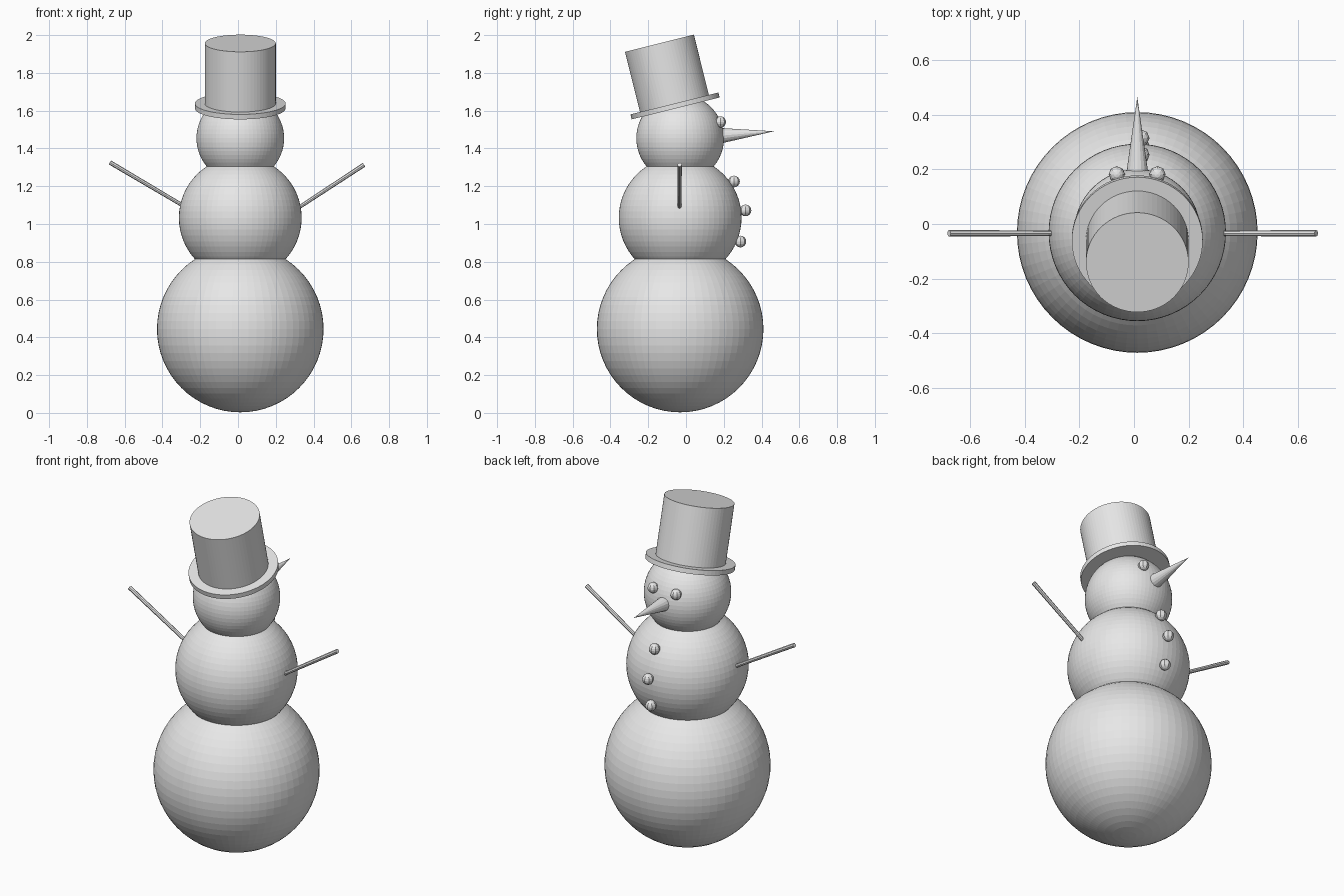
import bpy
import math
from mathutils import Vector

if "Cube" in bpy.data.objects:
    bpy.data.objects.remove(bpy.data.objects["Cube"])

CX, CY = 0.012, -0.031          # vertical axis of the body

grey = bpy.data.materials.new("plain grey")
grey.diffuse_color = (0.8, 0.8, 0.8, 1)
grey.use_nodes = True
grey.node_tree.nodes["Principled BSDF"].inputs["Base Color"].default_value = grey.diffuse_color


def finish(name):
    obj = bpy.context.object
    obj.name = name
    obj.data.materials.append(grey)
    return obj


def ball(name, loc, r, segs, rings):
    bpy.ops.mesh.primitive_uv_sphere_add(segments=segs, ring_count=rings,
                                         radius=r, location=loc)
    return finish(name)


def rod(name, start, end, r1, r2, segs):
    """Straight round bar (or cone) from start to end."""
    a, b = Vector(start), Vector(end)
    d = b - a
    bpy.ops.mesh.primitive_cone_add(vertices=segs, radius1=r1, radius2=r2,
                                    depth=d.length, location=(a + b) / 2)
    obj = finish(name)
    obj.rotation_euler = d.to_track_quat('Z', 'Y').to_euler()
    return obj


# Stacked snowballs
for name, z, r in (("bottom_snowball", 0.444, 0.441),
                   ("middle_snowball", 1.033, 0.325),
                   ("head", 1.454, 0.232)):
    ball(name, (CX, CY, z), r, 64, 32)

# Eyes
for side, x in (("left", -0.063), ("right", 0.086)):
    ball(side + "_eye", (x, 0.182, 1.54), 0.03, 8, 8)

# Coat buttons down the middle snowball
for i, (y, z) in enumerate(((0.254, 1.225), (0.315, 1.072), (0.288, 0.907))):
    ball(f"button_{i + 1}", (0.026, y, z), 0.031, 8, 8)

# Nose
rod("nose", (CX, 0.175, 1.467), (CX, 0.466, 1.491), 0.042, 0, 16)

# Stick arms, slightly thicker at the tips
rod("left_arm", (-0.27, -0.034, 1.085), (-0.678, -0.034, 1.326), 0.010, 0.012, 8)
rod("right_arm", (0.30, -0.034, 1.073), (0.668, -0.034, 1.314), 0.010, 0.012, 8)

# Tilted hat: brim and crown share one axis
tilt = math.radians(14)
axis = Vector((0, -math.sin(tilt), math.cos(tilt)))
base = Vector((CX, -0.058, 1.625))
rod("hat_brim", base - axis * 0.0135, base + axis * 0.0135, 0.24, 0.24, 64)
rod("hat_crown", base, base + axis * 0.342, 0.188, 0.188, 64)
